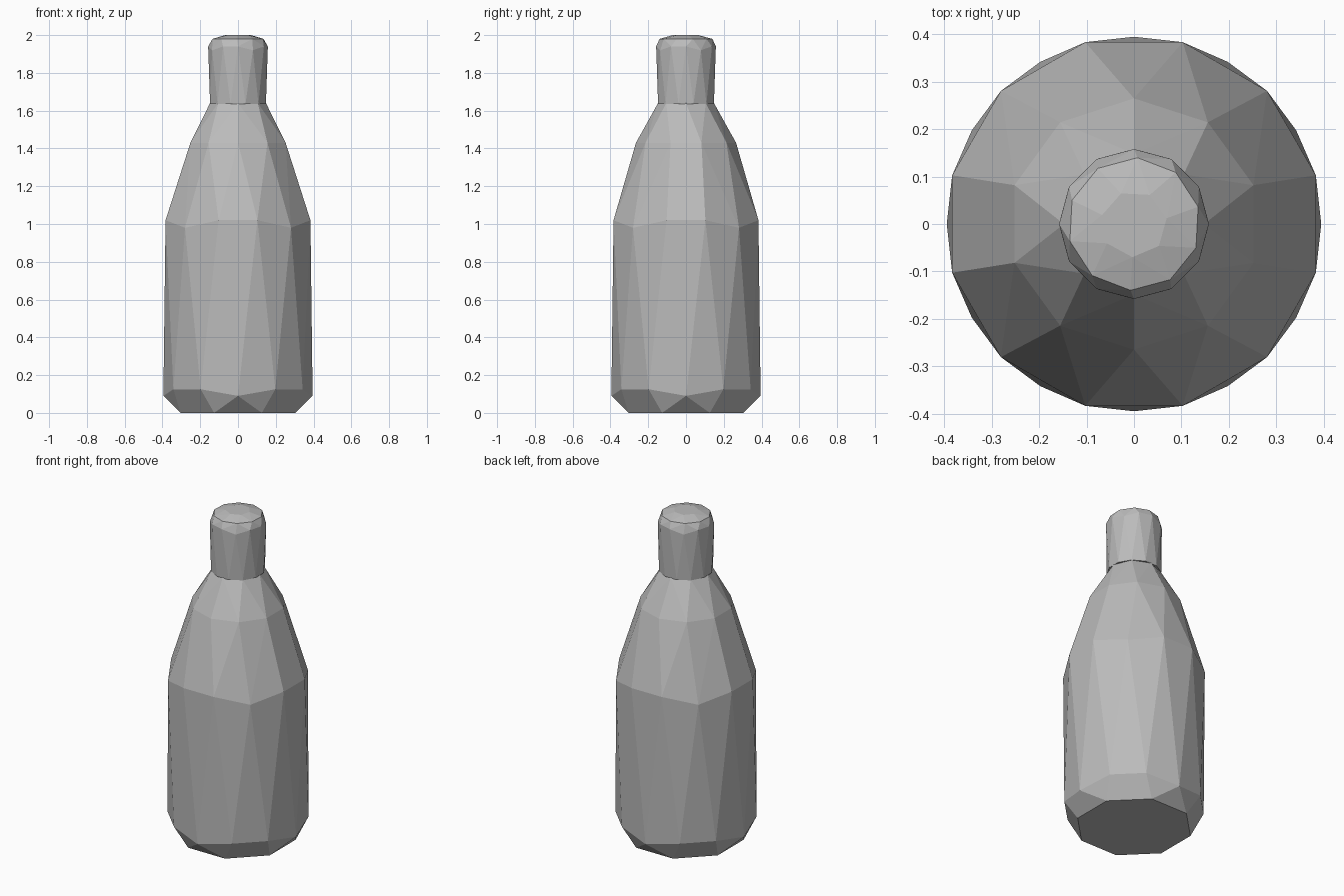
import bpy, bmesh
from math import sin, cos, radians

cube = bpy.data.objects.get("Cube")
if cube:
    bpy.data.objects.remove(cube, do_unlink=True)

grey = bpy.data.materials.new("plain grey")
grey.use_nodes = True
colour = (0.5, 0.5, 0.5, 1)
grey.diffuse_color = colour
grey.node_tree.nodes["Principled BSDF"].inputs["Base Color"].default_value = colour


def ring(sides, radius, z, phase=0, dip=0, dip_every=3, dip_at=1):
    """Points of a polygon; every few corners the height shifts by dip."""
    points = []
    for i in range(sides):
        a = radians(phase + 360 * i / sides)
        shift = dip if i % dip_every == dip_at else 0
        points.append((radius * cos(a), radius * sin(a), z + shift))
    return points


def faceted_part(name, rings):
    """Wrap a convex faceted skin around stacked rings of unlike side counts."""
    bm = bmesh.new()
    for points in rings:
        for p in points:
            bm.verts.new(p)
    result = bmesh.ops.convex_hull(bm, input=bm.verts[:])
    loose = [v for v in set(result["geom_interior"] + result["geom_unused"])
             if isinstance(v, bmesh.types.BMVert) and not v.link_faces]
    bmesh.ops.delete(bm, geom=loose, context='VERTS')
    bmesh.ops.recalc_face_normals(bm, faces=bm.faces[:])
    mesh = bpy.data.meshes.new(name)
    bm.to_mesh(mesh)
    bm.free()
    mesh.materials.append(grey)
    obj = bpy.data.objects.new(name, mesh)
    bpy.context.collection.objects.link(obj)
    return obj


# Bottle body: chamfered base, straight wall, sloping shoulder, narrow neck
faceted_part("bottle_body", [
    ring(8, 0.33, 0, phase=22.5),
    ring(12, 0.395, 0.125, dip=-0.035, dip_at=0),
    ring(12, 0.397, 1.02, phase=15, dip=-0.04),
    ring(10, 0.265, 1.43, phase=90),
    ring(8, 0.148, 1.64),
])

# Cap: slightly flared wall with a rounded top
faceted_part("bottle_cap", [
    ring(12, 0.153, 1.635, phase=15),
    ring(12, 0.158, 1.94, dip=-0.02),
    ring(10, 0.14, 1.98, phase=15),
    ring(7, 0.07, 2.0, phase=10),
])
